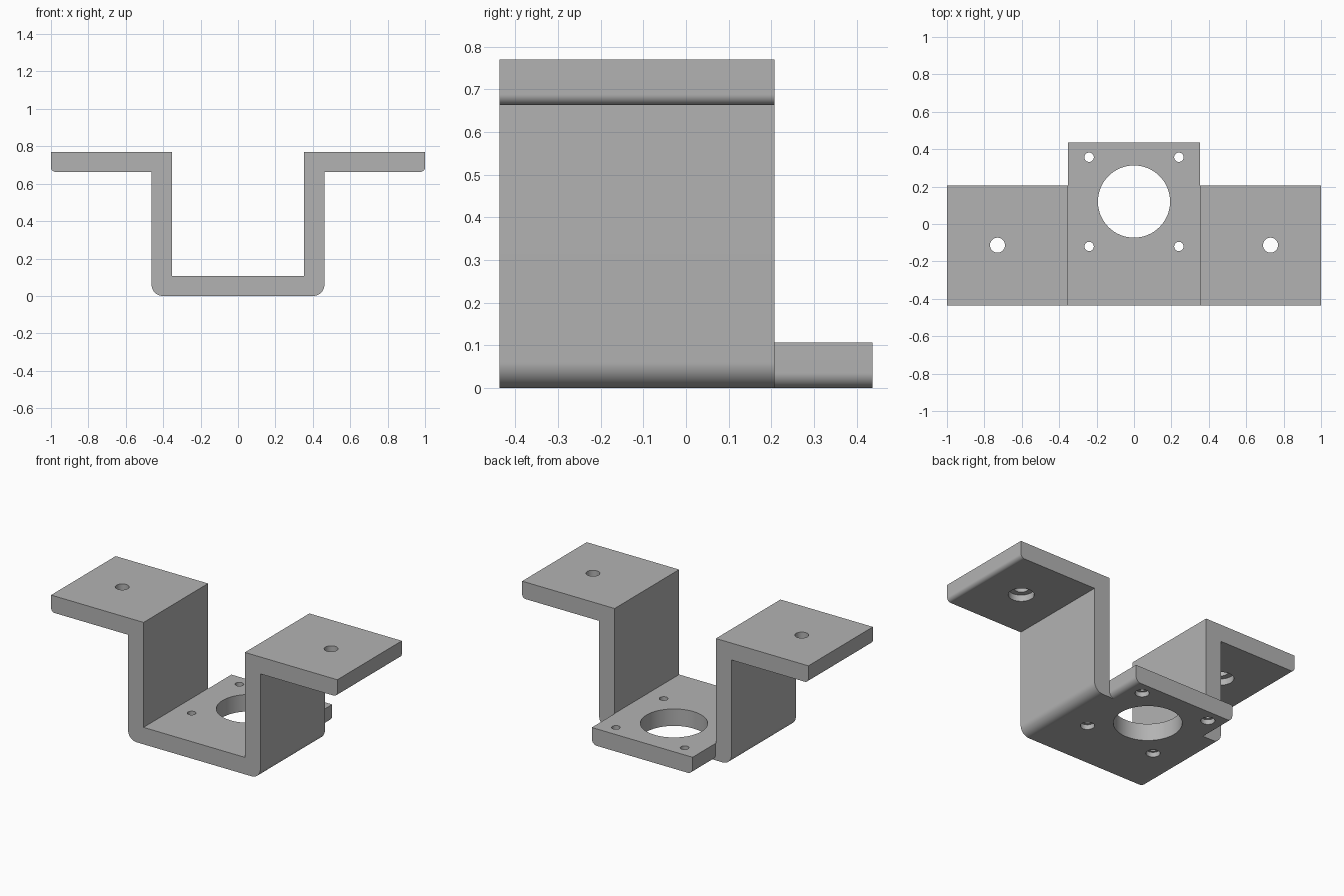
import bpy
import bmesh
from math import radians
from mathutils import Vector, Matrix

if "Cube" in bpy.data.objects:
    bpy.data.objects.remove(bpy.data.objects["Cube"])

# Main dimensions
FRONT, BODY_BACK, TAB_BACK = -0.437, 0.207, 0.437
INNER, OUTER = 0.354, 0.462
THICK, UNDER, TOP = 0.107, 0.663, 0.77

grey = bpy.data.materials.new("grey metal")
grey.use_nodes = True
colour = (0.45, 0.45, 0.45, 1)
grey.diffuse_color = colour
grey.node_tree.nodes["Principled BSDF"].inputs["Base Color"].default_value = colour


def make_object(name, bm):
    bmesh.ops.recalc_face_normals(bm, faces=bm.faces)
    mesh = bpy.data.meshes.new(name)
    bm.to_mesh(mesh)
    bm.free()
    mesh.materials.append(grey)
    obj = bpy.data.objects.new(name, mesh)
    bpy.context.collection.objects.link(obj)
    return obj


def rounded(half, steps=10):
    """Mirror a half outline (x, z, radius) and round its corners."""
    pts = half + [(-x, z, r) for x, z, r in reversed(half)]
    out = []
    for i, (x, z, r) in enumerate(pts):
        p = Vector((x, z))
        if r == 0:
            out.append(p)
            continue
        a = (Vector(pts[i - 1][:2]) - p).normalized()
        b = (Vector(pts[(i + 1) % len(pts)][:2]) - p).normalized()
        centre = p + (a + b) * r
        for k in range(steps + 1):
            t = radians(90 * k / steps)
            spin = Vector((-b * r).to_tuple()).lerp(-a * r, k / steps)
            out.append(centre + spin.normalized() * r)
    return out


def extrude_profile(name, half, y0, y1):
    bm = bmesh.new()
    face = bm.faces.new([bm.verts.new((p.x, y0, p.y)) for p in rounded(half)])
    moved = bmesh.ops.extrude_face_region(bm, geom=[face])["geom"]
    verts = [v for v in moved if isinstance(v, bmesh.types.BMVert)]
    bmesh.ops.translate(bm, verts=verts, vec=(0, y1 - y0, 0))
    if face.is_valid and len([f for f in bm.faces if len(f.verts) > 4]) < 2:
        bm.faces.new([v for v in face.verts])
    return make_object(name, bm)


# Bent strap: flanges, walls and floor in one profile
bracket = extrude_profile("bracket", [
    (INNER, THICK, 0), (INNER, TOP, 0), (1, TOP, 0), (1, UNDER, 0.025),
    (OUTER, UNDER, 0), (OUTER, 0, 0.06)], FRONT, BODY_BACK)

# Tab that carries the floor out behind the walls
tab = extrude_profile("rear_tab", [(INNER - 0.002, THICK, 0),
                                   (INNER - 0.002, 0, 0.035)], 0, TAB_BACK)


def combine(other, operation):
    mod = bracket.modifiers.new(other.name, "BOOLEAN")
    mod.object = other
    mod.operation = operation
    mod.solver = "EXACT"
    bpy.context.view_layer.objects.active = bracket
    bpy.ops.object.modifier_apply(modifier=mod.name)
    bpy.data.objects.remove(other)


def drill(x, y, radius, z0, z1):
    bm = bmesh.new()
    bmesh.ops.create_cone(bm, cap_ends=True, segments=64, radius1=radius,
                          radius2=radius, depth=z1 - z0,
                          matrix=Matrix.Translation((x, y, (z0 + z1) / 2)))
    cutter = make_object("hole_cutter", bm)
    cutter.hide_render = True
    combine(cutter, "DIFFERENCE")


combine(tab, "UNION")

# Large central opening
drill(0, 0.12, 0.193, -0.1, 0.2)

# Screw holes, each with a wider recess from below
for side in (-1, 1):
    for y in (-0.12, 0.357):
        drill(side * 0.24, y, 0.025, -0.1, 0.2)
        drill(side * 0.24, y, 0.04, -0.1, 0.03)
    drill(side * 0.73, -0.113, 0.04, 0.6, 0.9)
    drill(side * 0.73, -0.113, 0.073, 0.6, UNDER + 0.04)

bpy.ops.object.select_all(action="DESELECT")
bracket.select_set(True)
bpy.context.view_layer.objects.active = bracket
bpy.ops.object.shade_smooth_by_angle(angle=radians(30))
